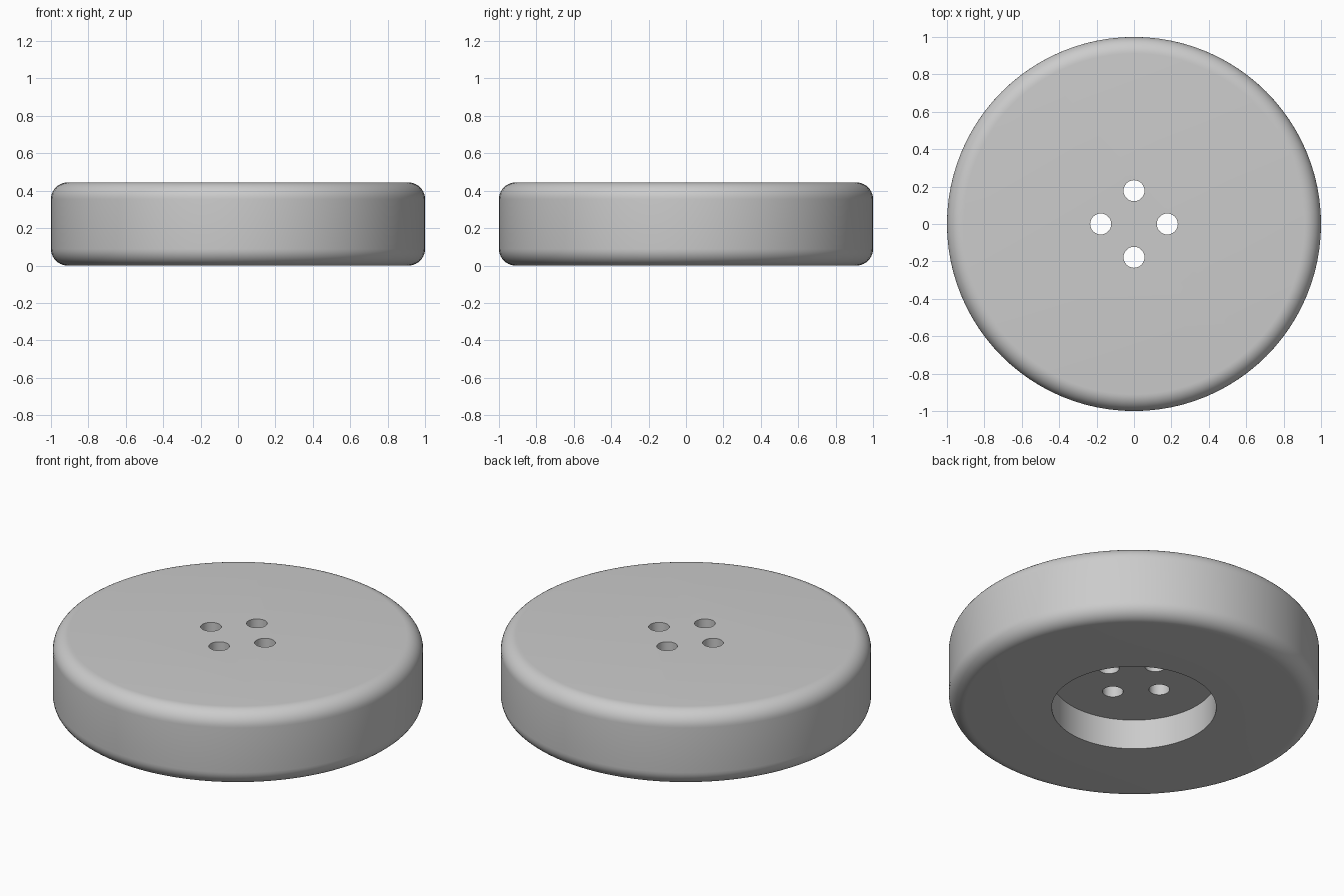
import bpy, bmesh
from math import sin, cos, pi, radians
from mathutils import Matrix, Vector

cube = bpy.data.objects.get("Cube")
if cube:
    bpy.data.objects.remove(cube, do_unlink=True)

RADIUS, HEIGHT, FILLET = 1.0, 0.444, 0.089
RECESS_RADIUS, RECESS_DEPTH = 0.444, 0.178
HOLE_RADIUS, HOLE_OFFSET = 0.056, 0.178
SEGMENTS, FILLET_STEPS = 96, 10

grey = bpy.data.materials.new("light grey")
grey.use_nodes = True
colour = (0.6, 0.6, 0.6, 1)
grey.diffuse_color = colour
grey.node_tree.nodes["Principled BSDF"].inputs["Base Color"].default_value = colour


def add_object(name, bm):
    bmesh.ops.recalc_face_normals(bm, faces=bm.faces)
    mesh = bpy.data.meshes.new(name)
    bm.to_mesh(mesh)
    bm.free()
    mesh.materials.append(grey)
    obj = bpy.data.objects.new(name, mesh)
    bpy.context.collection.objects.link(obj)
    return obj


def fillet(z, start):
    """Quarter circle at the outer rim, centred at height z."""
    steps = [start + i / FILLET_STEPS * pi / 2 for i in range(FILLET_STEPS + 1)]
    return [(RADIUS - FILLET + FILLET * cos(a), z + FILLET * sin(a)) for a in steps]


# Disc body: revolved profile with rounded rims and a recess underneath
profile = [(0, RECESS_DEPTH), (RECESS_RADIUS, RECESS_DEPTH), (RECESS_RADIUS, 0)]
profile += fillet(FILLET, -pi / 2) + fillet(HEIGHT - FILLET, 0) + [(0, HEIGHT)]
bm = bmesh.new()
verts = [bm.verts.new((r, 0, z)) for r, z in profile]
edges = [bm.edges.new(pair) for pair in zip(verts, verts[1:])]
bmesh.ops.spin(bm, geom=verts + edges, cent=(0, 0, 0), axis=(0, 0, 1),
               angle=2 * pi, steps=SEGMENTS, use_merge=True)
bmesh.ops.remove_doubles(bm, verts=bm.verts, dist=1e-4)
# Flatten each cap into a single face for clean cuts
flat = [f for f in bm.faces if any(v.co.xy.length < 1e-4 for v in f.verts)]
bmesh.ops.dissolve_faces(bm, faces=flat, use_verts=True)
disc = add_object("disc_body", bm)

# Four drill cutters through the recess floor
bm = bmesh.new()
for i in range(4):
    place = Matrix.Rotation(i * pi / 2, 4, "Z") @ Matrix.Translation((HOLE_OFFSET, 0, HEIGHT / 2))
    bmesh.ops.create_cone(bm, cap_ends=True, segments=48, radius1=HOLE_RADIUS,
                          radius2=HOLE_RADIUS, depth=1, matrix=place)
cutter = add_object("hole_cutter", bm)

cut = disc.modifiers.new("screw_holes", "BOOLEAN")
cut.operation = "DIFFERENCE"
cut.solver = "EXACT"
cut.object = cutter
bpy.ops.object.select_all(action="DESELECT")
disc.select_set(True)
bpy.context.view_layer.objects.active = disc
bpy.ops.object.modifier_apply(modifier=cut.name)
bpy.data.objects.remove(cutter, do_unlink=True)

# Smooth curved walls, crisp recess and hole edges
bpy.ops.object.shade_smooth_by_angle(angle=radians(30))
